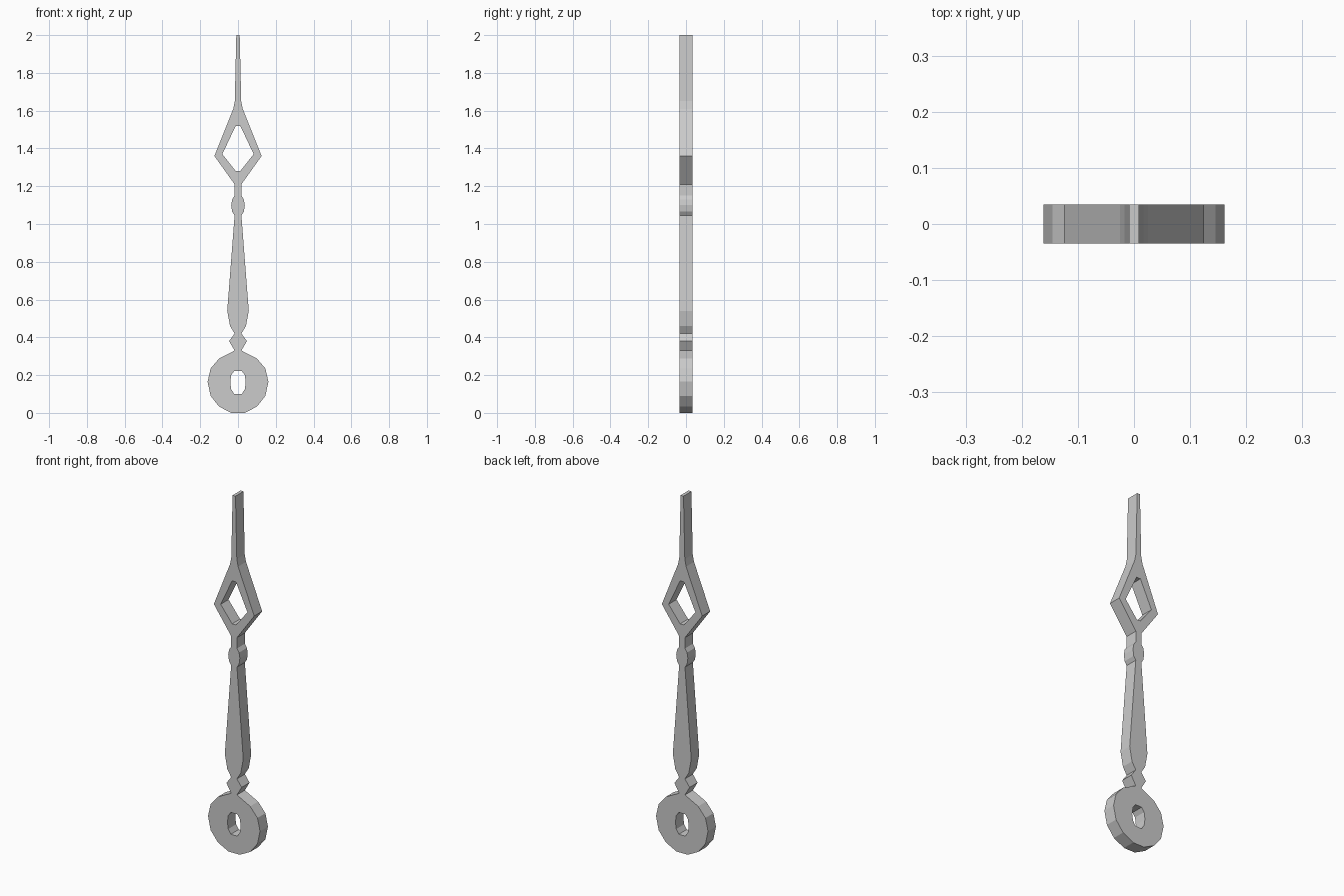
import bpy, math

if "Cube" in bpy.data.objects:
    bpy.data.objects.remove(bpy.data.objects["Cube"])

# Right-hand half profiles (x, z), listed bottom to top
OUTLINE = [
    (0.035, 0.0), (0.10, 0.033), (0.145, 0.09), (0.161, 0.165),     # hub ring
    (0.145, 0.235), (0.10, 0.288), (0.018, 0.33),
    (0.047, 0.38), (0.018, 0.42),                                   # diamond collar
    (0.042, 0.46), (0.057, 0.54), (0.018, 1.045),                   # tapered shaft
    (0.031, 1.065), (0.036, 1.10), (0.031, 1.13), (0.018, 1.15),    # bead
    (0.018, 1.21), (0.125, 1.36), (0.025, 1.61), (0.017, 1.65),     # open diamond
    (0.009, 2.0),                                                   # pointer tip
]
HUB_HOLE = [(0.02, 0.10), (0.036, 0.125), (0.041, 0.16), (0.036, 0.20), (0.02, 0.222)]
DIAMOND_HOLE = [(0.012, 1.28), (0.083, 1.37), (0.012, 1.52)]
HALF_THICKNESS = 0.035


def add_mirrored_loop(curve, half):
    """Close a half profile with its mirror image as one spline."""
    pts = half + [(-x, z) for x, z in reversed(half)]
    spline = curve.splines.new('POLY')
    spline.points.add(len(pts) - 1)
    for p, (x, z) in zip(spline.points, pts):
        p.co = (x, z, 0, 1)
    spline.use_cyclic_u = True


# Flat plate with two openings, extruded to both sides
curve = bpy.data.curves.new("clock_hand_profile", 'CURVE')
curve.dimensions = '2D'
curve.fill_mode = 'BOTH'
curve.extrude = HALF_THICKNESS
for loop in (OUTLINE, HUB_HOLE, DIAMOND_HOLE):
    add_mirrored_loop(curve, loop)

hand = bpy.data.objects.new("clock_hand", curve)
bpy.context.collection.objects.link(hand)
hand.rotation_euler = (math.radians(90), 0, 0)

# Convert to a flat-shaded mesh, upright
bpy.context.view_layer.objects.active = hand
hand.select_set(True)
bpy.ops.object.convert(target='MESH')
bpy.ops.object.transform_apply(location=False, rotation=True, scale=False)
bpy.ops.object.mode_set(mode='EDIT')
bpy.ops.mesh.select_all(action='SELECT')
bpy.ops.mesh.remove_doubles(threshold=0.0001)
bpy.ops.mesh.normals_make_consistent(inside=False)
bpy.ops.object.mode_set(mode='OBJECT')
bpy.ops.object.shade_flat()
